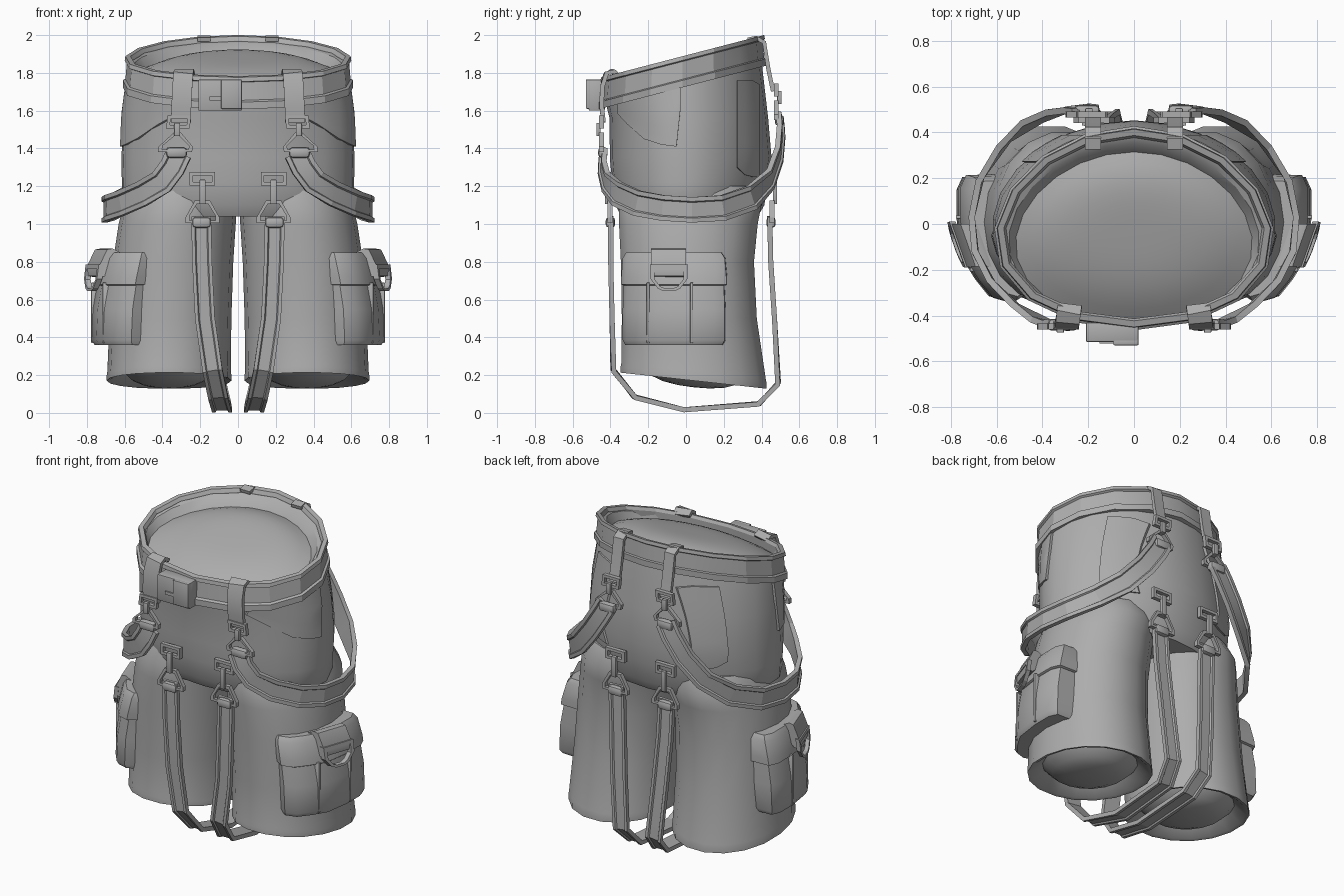
import bpy, bmesh, math
from mathutils import Vector

if "Cube" in bpy.data.objects:
    bpy.data.objects.remove(bpy.data.objects["Cube"])

CLOTH = bpy.data.materials.new("plain_grey")
CLOTH.diffuse_color = (0.42, 0.42, 0.42, 1)
CLOTH.use_nodes = True
CLOTH.node_tree.nodes["Principled BSDF"].inputs["Base Color"].default_value = CLOTH.diffuse_color
X = Vector((1, 0, 0))


def finish(name, bm, mirror=False, angle=30):
    bmesh.ops.recalc_face_normals(bm, faces=bm.faces)
    me = bpy.data.meshes.new(name)
    bm.to_mesh(me)
    bm.free()
    me.materials.append(CLOTH)
    me.shade_smooth()
    me.set_sharp_from_angle(angle=math.radians(angle))
    ob = bpy.data.objects.new(name, me)
    bpy.context.collection.objects.link(ob)
    if mirror:
        m = ob.modifiers.new("mirror", 'MIRROR')
        m.use_mirror_merge = False
    return ob


def loft(name, rings, closed=False, caps=False, mirror=False, angle=30):
    """Skin a list of point rings of equal length."""
    bm = bmesh.new()
    vs = [[bm.verts.new(p) for p in r] for r in rings]
    n = len(vs[0])
    for i in range(len(vs) if closed else len(vs) - 1):
        a, b = vs[i], vs[(i + 1) % len(vs)]
        for j in range(n):
            k = (j + 1) % n
            bm.faces.new((a[j], a[k], b[k], b[j]))
    if caps:
        bm.faces.new(vs[0])
        bm.faces.new(vs[-1])
    return finish(name, bm, mirror, angle)


def oval(cx, cy, rx, ry, zf, n=24, power=2.0, egg=0.0):
    """Horizontal oval, narrower at the back by egg; zf gives the height from y."""
    pts = []
    for i in range(n):
        a = 2 * math.pi * i / n
        c, s = math.cos(a), math.sin(a)
        x = cx + rx * math.copysign(abs(c) ** (2 / power), c) * (1 - egg * s)
        y = cy + ry * math.copysign(abs(s) ** (2 / power), s)
        pts.append((x, y, zf(y)))
    return pts


def box(name, lo, hi, bevel=0.0, mirror=True):
    bm = bmesh.new()
    bmesh.ops.create_cube(bm, size=1)
    for v in bm.verts:
        v.co = [(l + h) / 2 + c * (h - l) for l, h, c in zip(lo, hi, v.co)]
    if bevel:
        bmesh.ops.bevel(bm, geom=bm.edges[:], offset=bevel, segments=2, profile=0.5, affect='EDGES')
    return finish(name, bm, mirror)


def frame(name, pts, place, bar=0.02, depth=0.026):
    """Flat metal ring from a convex 2D outline; place(u, v, d) sets it in space."""
    n = len(pts)
    cu, cv = sum(p[0] for p in pts) / n, sum(p[1] for p in pts) / n
    ru, rv = (max(abs(p[k] - c) for p in pts) for k, c in ((0, cu), (1, cv)))
    inner = [(cu + (u - cu) * (1 - bar / ru), cv + (v - cv) * (1 - bar / rv)) for u, v in pts]
    d = depth / 2
    loft(name, [[place(u, v, s) for u, v in o] for o, s in
                ((pts, -d), (pts, d), (inner, d), (inner, -d))], closed=True, mirror=True, angle=25)


def strap(name, path, normal, width, thick=0.028, rim=True, mirror=True):
    """Webbing band along a path, with raised edges if rim is set."""
    path = [Vector(p) for p in path]
    h, e = width / 2, width * 0.17
    prof = [(-h, 0), (-h, thick), (e - h, thick), (e - h + .006, thick * .65),
            (h - e - .006, thick * .65), (h - e, thick), (h, thick), (h, 0)]
    if not rim:
        prof = [(-h, 0), (-h, thick), (h, thick), (h, 0)]
    rings = []
    for i, p in enumerate(path):
        t = Vector((0, 0, 0))
        if i:
            t += (p - path[i - 1]).normalized()
        if i < len(path) - 1:
            t += (path[i + 1] - p).normalized()
        t.normalize()
        w = t.cross(normal(p, t)).normalized()
        nn = w.cross(t)
        rings.append([p + w * a + nn * b for a, b in prof])
    loft(name, rings, caps=True, mirror=mirror, angle=18 if rim else 35)


def tilt(z):
    return lambda y: z + 0.26 * y


def flat(z):
    return lambda y: z


# Hips, with a rounded filling in the waist opening
HIP = [(1.04, .57, .02, .36), (1.10, .61, .02, .395), (1.22, .615, .02, .412), (1.35, .617, .025, .428),
       (1.56, .608, .015, .42)]
TOP = (.585, -.01, .412)
EGG = .08
hips = [oval(0, cy, rx, ry, flat(z), egg=EGG) for z, rx, cy, ry in HIP]
hips += [oval(0, TOP[1], TOP[0], TOP[2], tilt(1.74), egg=EGG), oval(0, -.02, .565, .4, tilt(1.87), egg=.11),
         oval(0, -.035, .545, .39, tilt(1.865), egg=.11), oval(0, -.055, .515, .37, tilt(1.82), egg=.1)]
for i in range(1, 9):
    s = 1 - i / 8.1
    hips.append(oval(0, -.055 * s - .03 * (1 - s), .51 * s, .365 * s, tilt(1.82 + .07 * (1 - s ** 3.5)), egg=.1 * s))
loft("hips", hips, caps=True, angle=32)

# Belt with raised borders
BELT = [(-.025, -.02), (-.015, 0), (.012, 0), (.016, -.022), (.004, -.028), (.012, -.122), (.026, -.128),
        (.026, -.165), (-.02, -.165)]
loft("belt", [oval(0, -.018, .584 + d, .42 + d, tilt(1.893 + z), 16, egg=.1) for d, z in BELT],
     closed=True, angle=20)

# Legs with sloping hem and rounded filling
def hem(z):
    return lambda y: z - 0.11 * y


LEG = [(1.2, .01, .56, -.32, .36), (1.1, .005, .608, -.36, .405), (1.0, .012, .632, -.36, .385),
       (.8, .025, .662, -.35, .365), (.5, .035, .68, -.345, .38)]
legs = [oval((a + b) / 2, (c + d) / 2, (b - a) / 2, (d - c) / 2, flat(z), 18, 2.1) for z, a, b, c, d in LEG]
for s, z in ((.99, .225), (1.0, .205), (1.0, .175), (.94, .18), (.76, .235), (.72, .22), (.6, .18), (.42, .155),
             (.22, .143), (.02, .14)):
    legs.append(oval(.365, .04, .33 * s, .392 * s, hem(z), 18, 2.1))
loft("leg", legs, caps=True, mirror=True, angle=35)

# Hip pocket panels, following the hip curve
def hip_x(y, z):
    levels = HIP + [(1.74 + .26 * y,) + TOP]
    for a, b in zip(levels, levels[1:]):
        if z <= b[0] or b is levels[-1]:
            k = min(max((z - a[0]) / (b[0] - a[0]), 0), 1)
            rx, cy, ry = (p + (q - p) * k for p, q in zip(a[1:], b[1:]))
            s = max(-1, min(1, (y - cy) / ry))
            return rx * math.sqrt(1 - s * s) * (1 - EGG * s)


def panel(name, cols):
    bm = bmesh.new()
    grid = []
    for y, z0, z1 in cols:
        zs = [z0 + (z1 - z0) * i / 6 for i in range(7)]
        grid.append([[bm.verts.new((hip_x(y, z) + o, y * (1 + o), z)) for z in zs] for o in (.011, -.03)])
    for a, b in zip(grid, grid[1:]):
        for i in range(6):
            for k in (0, 1):
                bm.faces.new((a[k][i], b[k][i], b[k][i + 1], a[k][i + 1]))
        for i in (0, 6):
            bm.faces.new((a[0][i], b[0][i], b[1][i], a[1][i]))
    for g in (grid[0], grid[-1]):
        for i in range(6):
            bm.faces.new((g[0][i], g[0][i + 1], g[1][i + 1], g[1][i]))
    finish(name, bm, True)


panel("front_hip_pocket", [(-.36, 1.585, 1.64), (-.31, 1.53, 1.66), (-.22, 1.45, 1.68), (-.13, 1.42, 1.7),
                           (-.05, 1.41, 1.72), (-.03, 1.6, 1.72)])
panel("back_hip_pocket", [(.27, 1.3, 1.76), (.31, 1.26, 1.76), (.35, 1.25, 1.76), (.385, 1.25, 1.74)])
strap("back_seam", [(0, .395, 1.76), (0, .43, 1.56), (0, .448, 1.35), (0, .427, 1.22), (0, .41, 1.1)],
      lambda p, t: t.cross(X), .016, .014, False, False)

# Buckle plate with a stepped cover
box("buckle", (-.21, -.515, 1.6), (.02, -.43, 1.765), .006, mirror=False)
box("buckle_cover", (-.09, -.53, 1.61), (.02, -.5, 1.765), .005, mirror=False)
box("buckle_bar", (-.15, -.523, 1.655), (-.09, -.51, 1.675), mirror=False)

# Cargo pockets wrapped around the outer thigh
PLAN = [(.48, -.29), (.55, -.335), (.62, -.315), (.68, -.24), (.735, -.15), (.76, .02), (.76, .15),
        (.735, .205), (.6, .21), (.52, 0)]


def wrap(name, levels):
    loft(name, [[(.6 + (x - .6) * s + dx, -.07 + (y + .07) * s, z) for x, y in PLAN]
                for z, s, dx in levels], caps=True, mirror=True, angle=40)


wrap("cargo_pocket", [(.36, .95, .008), (.385, 1, .015), (.55, 1, .008), (.70, .98, -.015)])
wrap("cargo_flap", [(.675, .99, -.005), (.68, 1.03, -.005), (.72, 1.03, -.012), (.82, 1.0, -.035), (.85, .93, -.045)])
for y, x in ((-.2, .717), (.03, .778)):
    box("cargo_seam", (x - .08, y - .008, .37), (x, y + .008, .69), .004)


# Tab and hanging ring on the flap, turned with the pocket side
def turn(y):
    return (y + .05) * .35


loft("flap_tab", [[(x + turn(y), y, z) for x, z in
                   ((.67, .85), (.71, .87), (.74, .865), (.785, .77), (.78, .725), (.75, .72), (.70, .76))]
                  for y in (-.185, 0)], caps=True, mirror=True, angle=40)
frame("flap_ring", [(-.19, .785), (.01, .785), (.008, .71), (-.03, .66), (-.06, .645), (-.12, .645), (-.15, .66),
                    (-.188, .71)], lambda u, v, d: (.772 + turn(u) + d + (.785 - v) * .12, u, v), .022, .028)

# Belt loops
strap("front_belt_loop", [(.28, -.365, 1.775), (.285, -.39, 1.796), (.29, -.415, 1.785), (.295, -.432, 1.72),
                          (.3, -.434, 1.62), (.302, -.425, 1.54)], lambda p, t: t.cross(X), .105, .024, False)
strap("back_belt_loop", [(.18, .33, 1.965), (.18, .37, 1.975), (.18, .405, 1.955), (.18, .425, 1.82), (.18, .45, 1.70)],
      lambda p, t: X.cross(t), .07, .022, False)


# Clips: square ring, hook and flared ring
def clip(name, x, y, z, w, lean, flare, top, h):
    def place(u, v, d):
        return (x + u + lean * v, y + d, z + v)
    a = w / 2
    frame(name + "_square_ring", [(-a, 0), (a, 0), (a, -.07), (-a, -.07)], place, .018)
    s = -1 if y < 0 else 1
    cx = x - lean * .1
    lo, hi = sorted((y + s * .005, y + s * .028))
    box(name + "_hook", (cx - .016, lo, z - top - .02), (cx + .016, hi, z - .04), .004)
    frame(name + "_flared_ring", [(-flare, -top), (flare, -top), (.09, -top - h), (.09, -top - h - .03),
                                  (-.09, -top - h - .03), (-.09, -top - h)], place, .02)


clip("front_waist_clip", .31, -.447, 1.575, .125, -.12, .018, .09, .075)
clip("back_waist_clip", .185, .478, 1.745, .12, -.12, .018, .09, .075)
clip("front_leg_clip", .188, -.402, 1.275, .135, 0, .04, .15, .09)
clip("back_leg_clip", .175, .455, 1.275, .135, 0, .04, .15, .09)

# Hip straps sweeping round the outside
strap("hip_strap", [(.31, -.425, 1.375), (.345, -.43, 1.30), (.40, -.412, 1.225), (.50, -.355, 1.16), (.61, -.25, 1.11),
                    (.68, -.12, 1.085), (.695, .03, 1.075), (.66, .19, 1.085), (.56, .34, 1.14),
                    (.44, .435, 1.24), (.33, .48, 1.37), (.25, .49, 1.49), (.21, .485, 1.56)],
      lambda p, t: Vector((p.x * .8 if abs(p.y) < .4 else .12, p.y * 1.6, 0)), .135)

# Leg straps hanging in a loop below the hems
strap("leg_strap", [(.195, -.385, 1.04), (.19, -.385, .8), (.175, -.378, .5), (.135, -.372, .23), (.105, -.265, .095),
                    (.085, -.01, .03), (.09, .38, .06), (.115, .475, .16), (.145, .455, .5),
                    (.165, .435, .8), (.175, .43, 1.04)],
      lambda p, t: t.cross(X), .105, .027)

# Folded strap ends around the rings
for nm, x, y, z, w in (("front_leg", .193, -.4, 1.015, .1), ("back_leg", .175, .45, 1.015, .1),
                       ("front_hip", .325, -.44, 1.385, .11), ("back_hip", .205, .495, 1.555, .11)):
    box(nm + "_strap_fold", (x - w / 2, y - .025, z - .035), (x + w / 2, y + .025, z + .022), .018)
